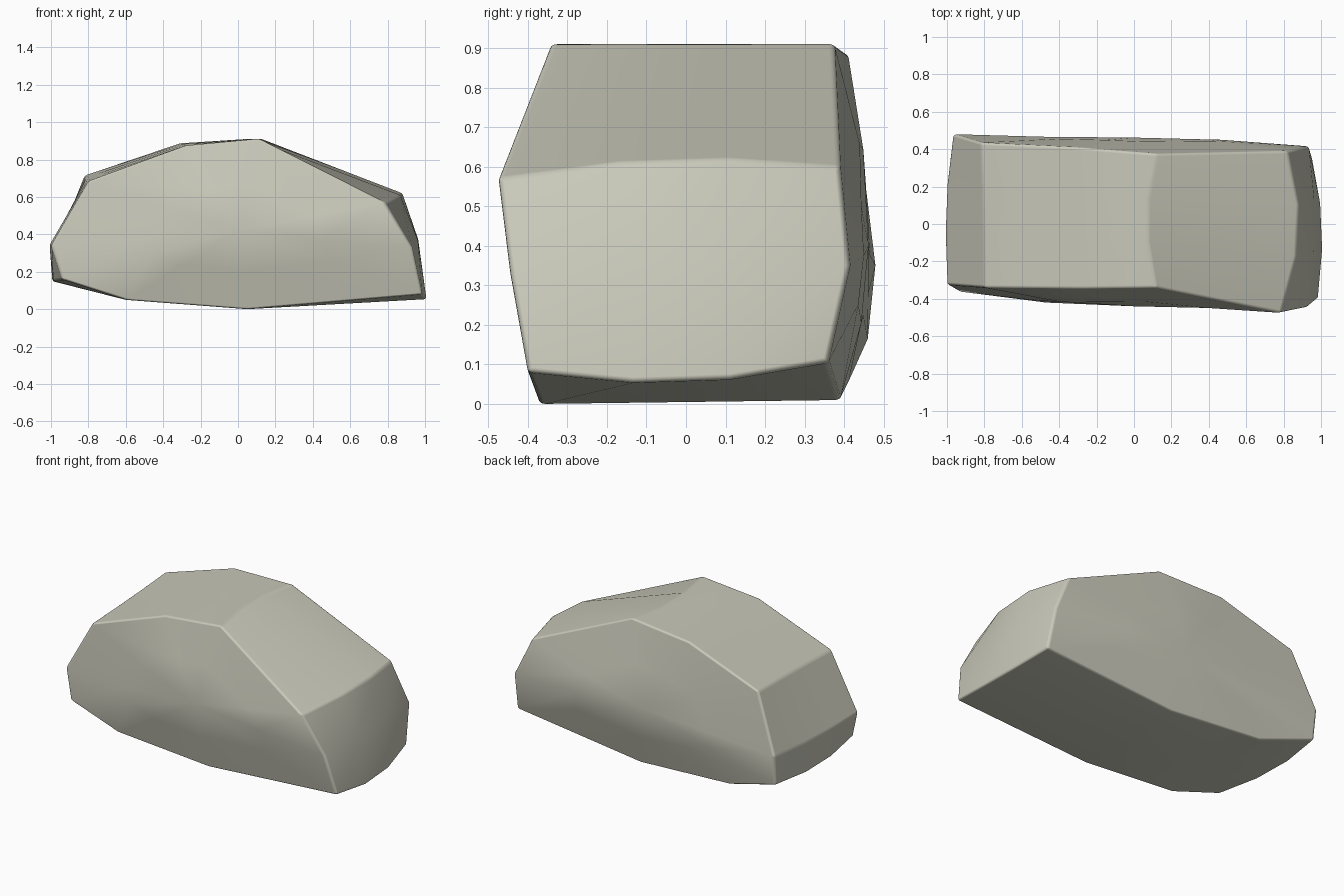
import bpy
import bmesh
from mathutils import Vector

cube = bpy.data.objects.get("Cube")
if cube:
    bpy.data.objects.remove(cube, do_unlink=True)

# Outline of the front face and back face, in matching order (x, y, z)
FRONT = [(-.94, -.36, .16), (-.6, -.37, .05), (.05, -.37, 0), (.985, -.4, .08),
         (.93, -.445, .33), (.785, -.475, .57), (.115, -.34, .912), (-.28, -.345, .875),
         (-.8, -.34, .685), (-1, -.325, .34)]
BACK = [(-.96, .46, .16), (-.6, .41, .05), (.05, .39, .01), (.95, .36, .105),
        (.935, .415, .35), (.82, .39, .6), (.125, .375, .912), (-.31, .41, .887),
        (-.82, .435, .715), (-.965, .48, .35)]
# How far the middle of each ridge is pushed in x and z
SWELL = [(-.04, -.01), (0, 0), (0, 0), (.035, -.035), (.03, .03),
         (.07, .03), (-.045, 0), (0, 0), (.005, 0), (-.02, 0)]


def middle_ring(t):
    ring = []
    for f, b, (dx, dz) in zip(FRONT, BACK, SWELL):
        p = Vector(f).lerp(Vector(b), t)
        ring.append(p + Vector((dx, 0, dz)))
    return ring


def cap_ring(outline, hub):
    """Inner ring that swells a face gently towards its middle."""
    ring = []
    for p in outline:
        q = Vector(p).lerp(hub, .5)
        q.y = p[1] + (hub.y - p[1]) * .75
        ring.append(q)
    return ring


def bridge(bm, a, b):
    n = len(a)
    for i in range(n):
        j = (i + 1) % n
        bm.faces.new((a[i], a[j], b[j], b[i]))


# Lofted rock body
front_hub = Vector((0, -.44, .42))
back_hub = Vector((0, .462, .4))
rings = [cap_ring(FRONT, front_hub), FRONT, middle_ring(.35), middle_ring(.67),
         BACK, cap_ring(BACK, back_hub)]
bm = bmesh.new()
loops = [[bm.verts.new(p) for p in ring] for ring in rings]
for a, b in zip(loops, loops[1:]):
    bridge(bm, a, b)
for loop, hub in ((loops[0], front_hub), (loops[-1], back_hub)):
    centre = bm.verts.new(hub)
    for i, v in enumerate(loop):
        bm.faces.new((v, loop[(i + 1) % len(loop)], centre))
bmesh.ops.recalc_face_normals(bm, faces=bm.faces)
for face in bm.faces:
    face.smooth = True

mesh = bpy.data.meshes.new("rock")
bm.to_mesh(mesh)
bm.free()
rock = bpy.data.objects.new("rock", mesh)
bpy.context.collection.objects.link(rock)

# Pale stone colour
stone = bpy.data.materials.new("pale_stone")
stone.use_nodes = True
colour = (.58, .58, .49, 1)
stone.diffuse_color = colour
stone.node_tree.nodes["Principled BSDF"].inputs["Base Color"].default_value = colour
mesh.materials.append(stone)

# Narrow rounded edges on the strong ridges
bevel = rock.modifiers.new("worn_edges", 'BEVEL')
bevel.width = .014
bevel.segments = 3
bevel.limit_method = 'ANGLE'
bevel.angle_limit = .4
normals = rock.modifiers.new("smooth_faces", 'WEIGHTED_NORMAL')
normals.weight = 60
